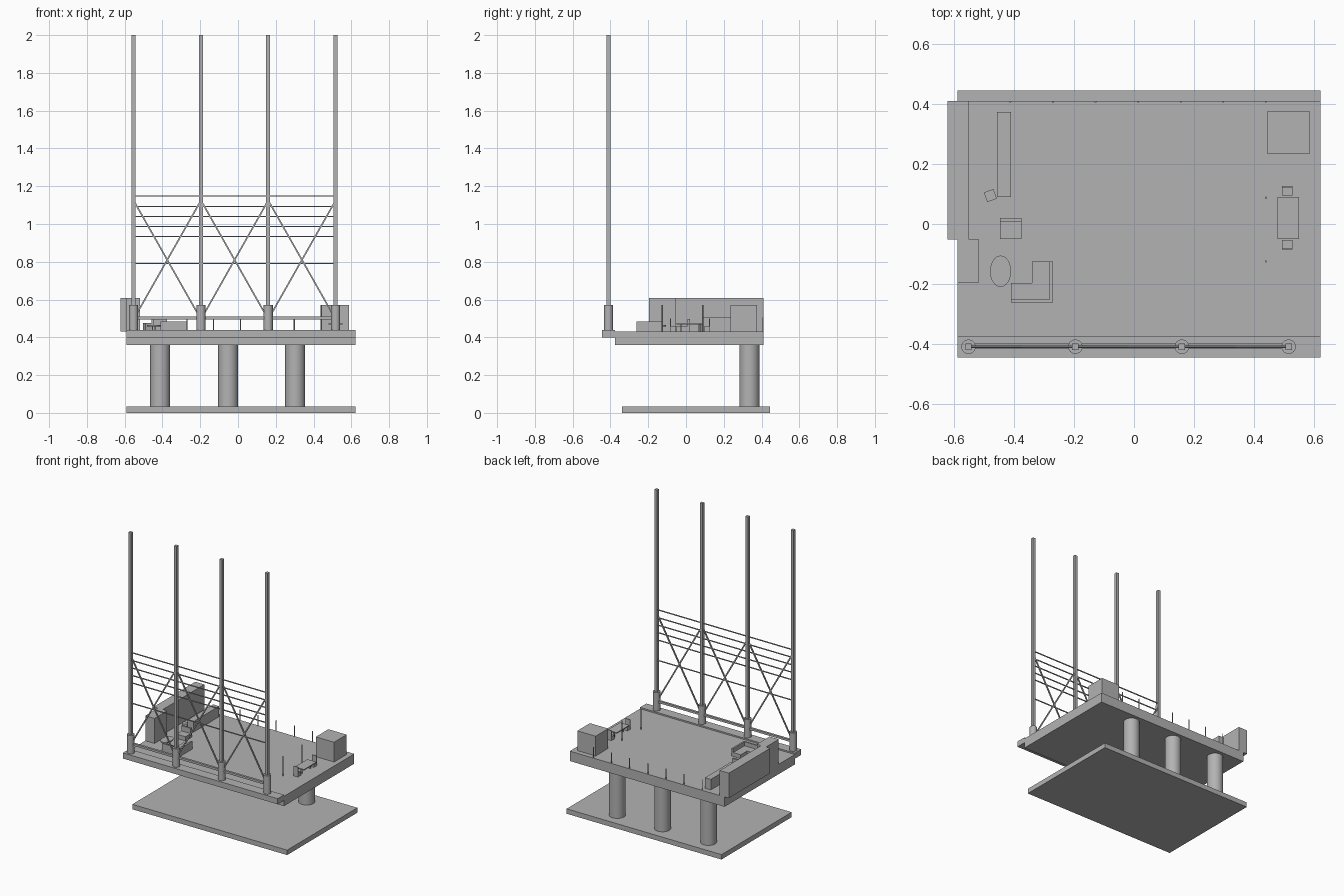
import bpy, bmesh
from math import radians
from mathutils import Vector

if "Cube" in bpy.data.objects:
    bpy.data.objects.remove(bpy.data.objects["Cube"])


def box(name, x, y, z, rot=0):
    """Box from (min, max) ranges, optionally turned about z."""
    c = [(a + b) / 2 for a, b in (x, y, z)]
    bpy.ops.mesh.primitive_cube_add(size=1, location=c, rotation=(0, 0, radians(rot)))
    o = bpy.context.object
    o.name = name
    o.scale = [b - a for a, b in (x, y, z)]
    return o


def cyl(name, x, y, r, z0, z1, sides=32, sy=1):
    bpy.ops.mesh.primitive_cylinder_add(vertices=sides, radius=r, depth=z1 - z0,
                                        location=(x, y, (z0 + z1) / 2))
    o = bpy.context.object
    o.name = name
    o.scale.y = sy
    bpy.ops.object.shade_smooth_by_angle(angle=radians(30))
    return o


def beam(name, a, b, t, depth=None):
    """Rectangular bar between two points."""
    a, b = Vector(a), Vector(b)
    bpy.ops.mesh.primitive_cube_add(size=1, location=(a + b) / 2)
    o = bpy.context.object
    o.name = name
    o.scale = (t, depth or t, (b - a).length)
    o.rotation_euler = (b - a).to_track_quat('Z', 'Y').to_euler()
    return o


def prism(name, pts, z0, z1):
    bm = bmesh.new()
    face = bm.faces.new([bm.verts.new((x, y, z0)) for x, y in pts])
    top = bmesh.ops.extrude_face_region(bm, geom=[face])['geom']
    bmesh.ops.translate(bm, vec=(0, 0, z1 - z0),
                        verts=[v for v in top if isinstance(v, bmesh.types.BMVert)])
    bmesh.ops.recalc_face_normals(bm, faces=bm.faces)
    me = bpy.data.meshes.new(name)
    bm.to_mesh(me)
    bm.free()
    o = bpy.data.objects.new(name, me)
    bpy.context.collection.objects.link(o)


DECK = 0.43

# Base, columns and deck
box("base_slab", (-0.59, 0.623), (-0.34, 0.446), (0, 0.035))
for x in (-0.412, -0.052, 0.303):
    cyl("column", x, 0.336, 0.053, 0.035, 0.36)
box("deck", (-0.59, 0.623), (-0.375, 0.411), (0.36, DECK))
box("front_ledge", (-0.59, 0.623), (-0.446, -0.375), (0.40, 0.44))

# Rooms on the deck
box("side_cabin_back", (-0.623, -0.552), (-0.052, 0.411), (DECK, 0.607))
box("side_cabin_front", (-0.59, -0.518), (-0.195, -0.052), (DECK, 0.607))
box("corner_cabin", (0.445, 0.588), (0.235, 0.376), (DECK, 0.57))

# Masts with sleeves
MX = (-0.553, -0.196, 0.16, 0.517)
MY = -0.41
for x in MX:
    cyl("mast_sleeve", x, MY, 0.024, 0.44, 0.57)
    box("mast", (x - 0.0105, x + 0.0105), (MY - 0.0105, MY + 0.0105), (0.57, 2.0))

# Horizontal rails and cross bracing
for z in (0.79, 0.934, 0.987, 1.04, 1.093, 1.148):
    beam("rail", (MX[0], MY, z), (MX[-1], MY, z), 0.006)
box("bottom_rail", (MX[0], MX[-1]), (-0.416, -0.4), (0.495, 0.51))
for a, b in zip(MX, MX[1:]):
    beam("brace", (a, MY, 1.125), (b, MY, 0.495), 0.008)
    beam("brace", (a, MY, 0.495), (b, MY, 1.125), 0.008)

# Back edge posts and free posts
for i in range(7):
    cyl("edge_post", -0.413 + i * 0.1422, 0.408, 0.003, DECK, 0.505, 10)
for y in (-0.125, 0.088):
    cyl("tall_post", 0.441, y, 0.0035, DECK, 0.57, 10)

# Counter and stool
box("counter", (-0.457, -0.411), (0.09, 0.375), (DECK, 0.505))
box("stool", (-0.497, -0.463), (0.078, 0.112), (DECK, 0.475), 20)

# Armchair
box("armchair_seat", (-0.447, -0.376), (-0.05, 0.008), (DECK, 0.46))
box("armchair_back", (-0.447, -0.376), (0.008, 0.02), (DECK, 0.497))

# Oval table
cyl("oval_table_top", -0.446, -0.158, 0.035, 0.457, 0.465, 32, 1.5)
cyl("oval_table_leg", -0.446, -0.158, 0.008, DECK, 0.457, 16)

# Corner sofa: seat and raised back
prism("sofa_seat", [(-0.341, -0.125), (-0.282, -0.125), (-0.282, -0.252),
                    (-0.411, -0.252), (-0.411, -0.197), (-0.341, -0.197)], DECK, 0.457)
prism("sofa_back", [(-0.282, -0.125), (-0.27, -0.125), (-0.27, -0.262),
                    (-0.411, -0.262), (-0.411, -0.252), (-0.282, -0.252)], DECK, 0.485)

# Dining table with a chair at each end
box("table_top", (0.48, 0.552), (-0.05, 0.09), (0.469, 0.476))
for y in (-0.03, 0.065):
    box("table_support", (0.51, 0.522), (y, y + 0.006), (DECK, 0.469))
for y, s in ((0.111, 1), (-0.069, -1)):
    box("chair_seat", (0.495, 0.529), (y - 0.016, y + 0.016), (DECK, 0.457))
    back = sorted((y + s * 0.011, y + s * 0.016))
    box("chair_back", (0.495, 0.529), back, (0.457, 0.5))

# One mid-grey colour for every part
grey = bpy.data.materials.new("mid_grey")
grey.diffuse_color = (0.45, 0.45, 0.45, 1)
grey.use_nodes = True
grey.node_tree.nodes["Principled BSDF"].inputs["Base Color"].default_value = grey.diffuse_color
for o in bpy.data.objects:
    o.data.materials.append(grey)
